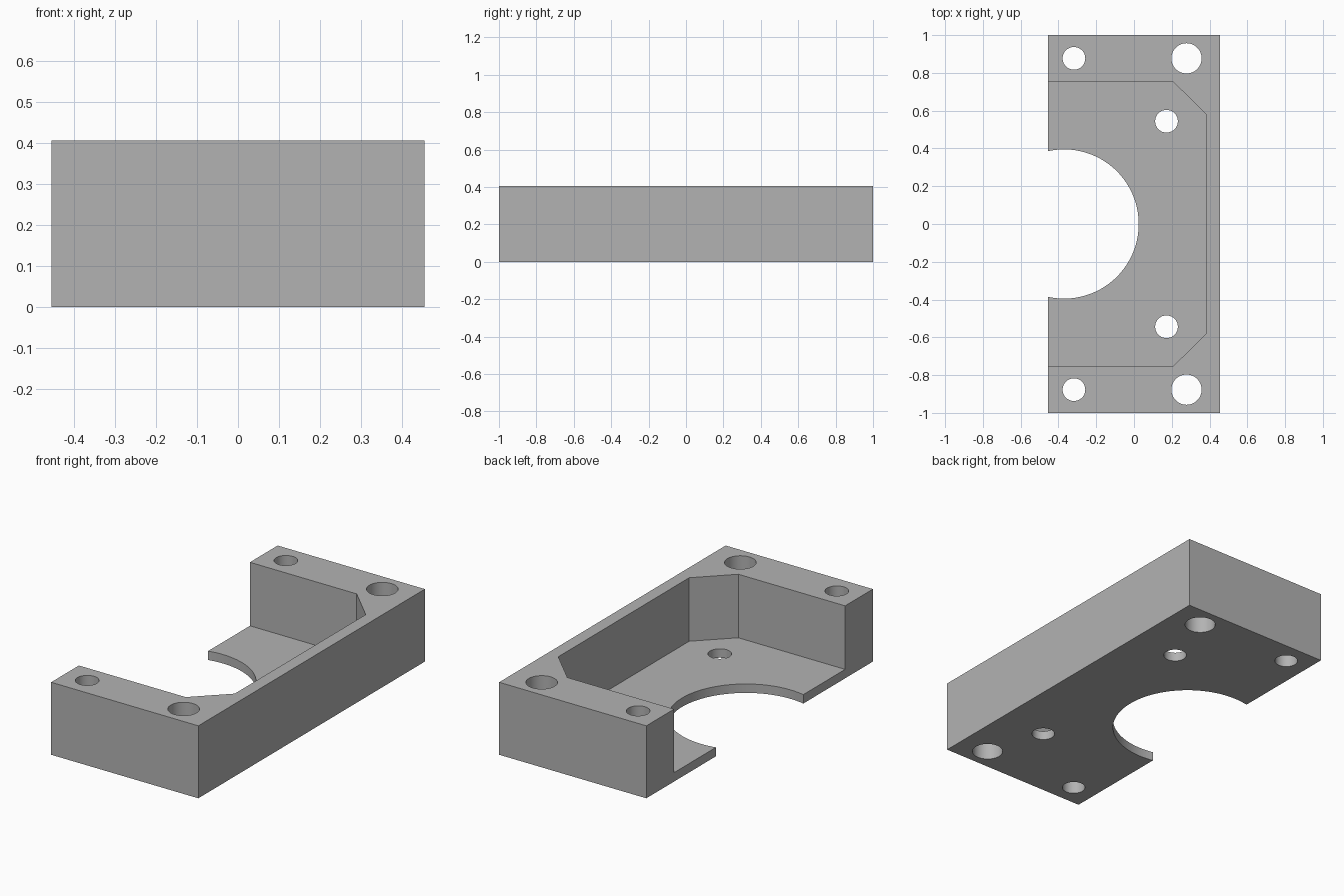
import bpy

cube = bpy.data.objects.get("Cube")
if cube:
    bpy.data.objects.remove(cube, do_unlink=True)

HALF_X, HALF_Y, HEIGHT, FLOOR = 0.455, 1.0, 0.405, 0.05

grey = bpy.data.materials.new("plain grey")
grey.use_nodes = True
colour = (0.45, 0.45, 0.45, 1)
grey.diffuse_color = colour
grey.node_tree.nodes["Principled BSDF"].inputs["Base Color"].default_value = colour


def prism(name, outline, z0, z1):
    """Extrude a counter-clockwise outline from z0 to z1."""
    n = len(outline)
    verts = [(x, y, z) for z in (z0, z1) for x, y in outline]
    faces = [tuple(reversed(range(n))), tuple(range(n, 2 * n))]
    faces += [(i, (i + 1) % n, (i + 1) % n + n, i + n) for i in range(n)]
    mesh = bpy.data.meshes.new(name)
    mesh.from_pydata(verts, [], faces)
    mesh.materials.append(grey)
    obj = bpy.data.objects.new(name, mesh)
    bpy.context.collection.objects.link(obj)
    return obj


def cylinder(name, x, y, radius, sides=64):
    bpy.ops.mesh.primitive_cylinder_add(vertices=sides, radius=radius, depth=1, location=(x, y, 0.2))
    obj = bpy.context.object
    obj.name = name
    obj.data.materials.append(grey)
    return obj


# Solid block
block = prism("bracket_body", [(-HALF_X, -HALF_Y), (HALF_X, -HALF_Y),
                               (HALF_X, HALF_Y), (-HALF_X, HALF_Y)], 0, HEIGHT)

# Open pocket with two chamfered corners
half = [(-0.6, -0.755), (0.205, -0.755), (0.385, -0.578)]
pocket = half + [(x, -y) for x, y in reversed(half)]
cutters = [prism("pocket_cutter", pocket, FLOOR, 0.6)]

# Round opening in the floor
cutters.append(cylinder("opening_cutter", -0.37, 0, 0.395, 128))

# Mirrored pairs of through holes
for name, x, y, radius in (("small_end_hole", -0.318, 0.877, 0.06),
                           ("large_end_hole", 0.278, 0.877, 0.08),
                           ("floor_hole", 0.172, 0.544, 0.06)):
    for side in (-1, 1):
        cutters.append(cylinder(name + "_cutter", x, side * y, radius))

# Cut, then remove the helpers
for cutter in cutters:
    cutter.hide_render = True
    mod = block.modifiers.new(cutter.name, "BOOLEAN")
    mod.operation = "DIFFERENCE"
    mod.solver = "EXACT"
    mod.object = cutter

bpy.ops.object.select_all(action="DESELECT")
block.select_set(True)
bpy.context.view_layer.objects.active = block
for mod in list(block.modifiers):
    bpy.ops.object.modifier_apply(modifier=mod.name)
for cutter in cutters:
    bpy.data.objects.remove(cutter, do_unlink=True)
bpy.ops.object.shade_smooth_by_angle()
